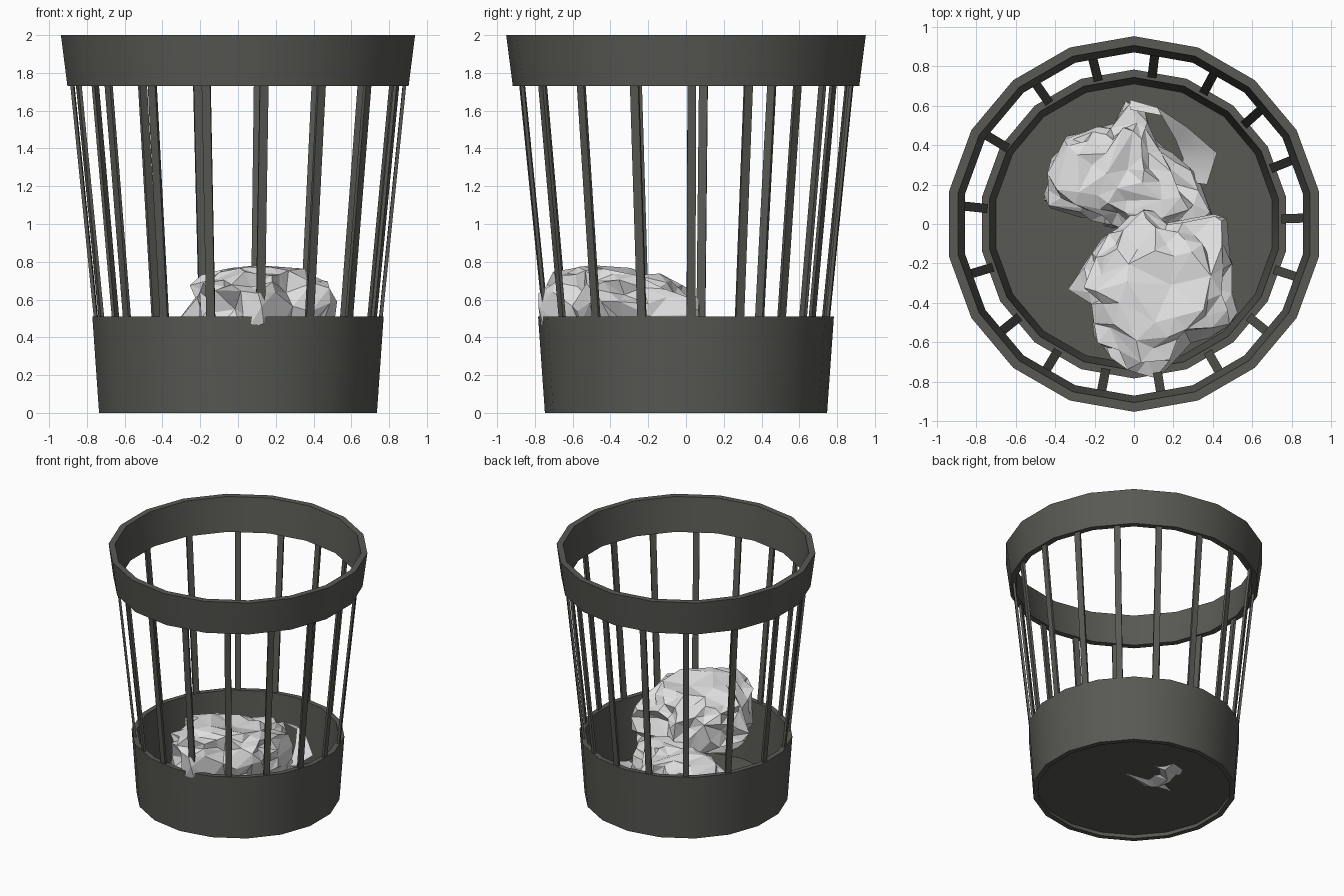
import bpy, bmesh, math
from mathutils import Vector, noise

if "Cube" in bpy.data.objects:
    bpy.data.objects.remove(bpy.data.objects["Cube"])

SIDES = 18


def material(name, rgb):
    m = bpy.data.materials.new(name)
    m.diffuse_color = (*rgb, 1)
    m.use_nodes = True
    m.node_tree.nodes["Principled BSDF"].inputs["Base Color"].default_value = m.diffuse_color
    return m


dark = material("dark grey metal", (0.098, 0.1, 0.088))
white = material("white paper", (0.74, 0.74, 0.74))


def finish(name, bm, mat, angle=None):
    me = bpy.data.meshes.new(name)
    bmesh.ops.recalc_face_normals(bm, faces=bm.faces)
    bm.to_mesh(me)
    bm.free()
    ob = bpy.data.objects.new(name, me)
    bpy.context.collection.objects.link(ob)
    me.materials.append(mat)
    if angle:
        bpy.ops.object.select_all(action='DESELECT')
        ob.select_set(True)
        bpy.context.view_layer.objects.active = ob
        bpy.ops.object.shade_smooth_by_angle(angle=math.radians(angle))
    return ob


def polar(r, deg, z):
    # degrees measured clockwise from the back (+y)
    a = math.radians(deg)
    return Vector((r * math.sin(a), r * math.cos(a), z))


def lathe(name, profile):
    # closed profile of (radius, z) swept around the basket
    bm = bmesh.new()
    rows = [[bm.verts.new(polar(r, 360 * i / SIDES, z)) for r, z in profile] for i in range(SIDES)]
    n = len(profile)
    for i in range(SIDES):
        a, b = rows[i], rows[(i + 1) % SIDES]
        for j in range(n):
            bm.faces.new((a[j], b[j], b[(j + 1) % n], a[(j + 1) % n]))
    return finish(name, bm, dark, 30)


# rim and base bands
lathe("top_rim", [(0.917, 1.73), (0.952, 2.0), (0.905, 2.0), (0.87, 1.73)])
lathe("base_band", [(0.747, 0.0), (0.783, 0.51), (0.743, 0.51), (0.708, 0.0)])

# floor, slightly recessed
bm = bmesh.new()
bm.faces.new([bm.verts.new(polar(0.715, 360 * i / SIDES, 0.03)) for i in range(SIDES)])
finish("floor", bm, dark)

# flat slats joining the bands
bm = bmesh.new()
for deg in (7, 28, 48, 68, 88, 108, 129, 150, 171, 191, 211, 231, 253, 276, 301, 325, 346):
    tan = polar(1, deg + 90, 0) * 0.023
    out = polar(1, deg, 0) * 0.009
    ends = []
    for r, z in ((0.753, 0.47), (0.885, 1.77)):
        c = polar(r, deg, z)
        ends.append([bm.verts.new(c + tan * s + out * t) for s, t in ((-1, -1), (1, -1), (1, 1), (-1, 1))])
    for j in range(4):
        k = (j + 1) % 4
        bm.faces.new((ends[0][j], ends[0][k], ends[1][k], ends[1][j]))
    bm.faces.new(ends[0][::-1])
    bm.faces.new(ends[1])
finish("slats", bm, dark)


def crumpled(name, outline, centre, half_height, seed, tilt=0.0):
    # ball fitted to a plan outline, creased with cellular noise
    c = Vector(centre)
    pts = [Vector(p) - c.xy for p in outline]

    def reach(d):
        best = 0.1
        for p, q in zip(pts, pts[1:] + pts[:1]):
            e = q - p
            den = d.x * e.y - d.y * e.x
            if abs(den) > 1e-6:
                t = (p.x * e.y - p.y * e.x) / den
                s = (p.x * d.y - p.y * d.x) / den
                if t > 0 and -1e-4 <= s <= 1.0001:
                    best = max(best, t)
        return best

    bm = bmesh.new()
    bmesh.ops.create_icosphere(bm, subdivisions=4, radius=1)
    for v in bm.verts:
        n = v.co.normalized()
        flat = n.xy.length
        d = n.xy.normalized() if flat > 1e-5 else Vector((1, 0))
        f = noise.voronoi(n * 1.7 + Vector((seed, seed * 2.3, 0.7)))[0]
        crease = 1.04 - 0.42 * min(1, f[1] - f[0])
        r = reach(d) * flat ** 0.75 * crease
        z = half_height * math.copysign(abs(n.z) ** 0.7, n.z) * crease
        v.co = c + Vector((d.x * r, d.y * r, z + tilt * d.y * r))
    ob = finish(name, bm, white)
    m = ob.modifiers.new("facets", 'DECIMATE')
    m.ratio = 0.3
    return ob


# lower paper ball, pushed a little through the floor
crumpled("paper_ball_low",
         [(-0.45, 0.1), (-0.45, 0.24), (-0.36, 0.43), (-0.1, 0.52), (-0.06, 0.64), (0.03, 0.6),
          (0.13, 0.4), (0.3, 0.27), (0.4, 0.03), (0.2, -0.1), (-0.1, -0.02)],
         (-0.08, 0.22, 0.24), 0.235, 3.1)

# upper paper ball, leaning on the front wall
crumpled("paper_ball_high",
         [(-0.33, -0.34), (-0.2, -0.12), (0.04, 0.1), (0.17, 0.0), (0.46, 0.06), (0.49, -0.2),
          (0.52, -0.5), (0.3, -0.6), (0.14, -0.77), (-0.02, -0.76), (-0.22, -0.58), (-0.2, -0.4)],
         (0.13, -0.36, 0.52), 0.25, 7.4, -0.1)

# loose curled corner of the lower sheet
bm = bmesh.new()
inner = [(-0.02, 0.58, 0.38), (0.14, 0.55, 0.36), (0.21, 0.43, 0.3), (0.25, 0.33, 0.24), (0.22, 0.22, 0.22)]
outer = [(-0.02, 0.63, 0.34), (0.12, 0.59, 0.37), (0.27, 0.49, 0.36), (0.42, 0.36, 0.3), (0.37, 0.2, 0.26)]
a = [bm.verts.new(p) for p in inner]
b = [bm.verts.new(p) for p in outer]
for i in range(4):
    bm.faces.new((a[i], a[i + 1], b[i + 1], b[i]))
finish("paper_corner", bm, white, 30)
